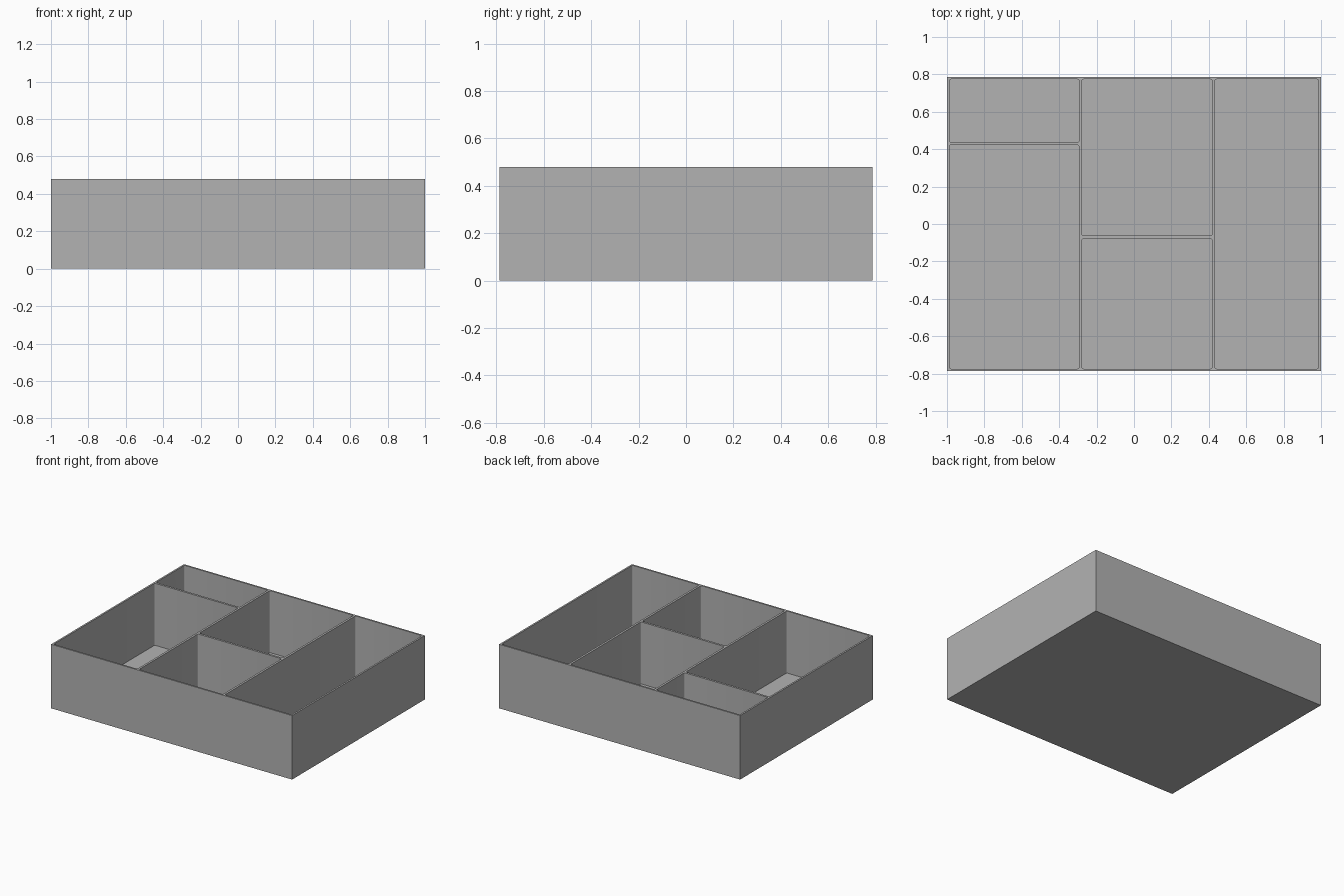
import bpy
import bmesh
from mathutils import Vector

if "Cube" in bpy.data.objects:
    bpy.data.objects.remove(bpy.data.objects["Cube"], do_unlink=True)

HALF_X, HALF_Y, HEIGHT = 1.0, 0.787, 0.48
WALL, FLOOR, RADIUS = 0.013, 0.015, 0.008
GAP = 0.008  # half the divider thickness

grey = bpy.data.materials.new("plain grey")
grey.use_nodes = True
colour = (0.45, 0.45, 0.45, 1)
grey.diffuse_color = colour
grey.node_tree.nodes["Principled BSDF"].inputs["Base Color"].default_value = colour


def box(name, low, high, radius=0):
    """Box between two corners, with optional rounded upright edges."""
    low, high = Vector(low), Vector(high)
    bm = bmesh.new()
    bmesh.ops.create_cube(bm, size=1)
    for v in bm.verts:
        v.co = (low + high) / 2 + v.co * (high - low)
    if radius:
        upright = [e for e in bm.edges
                   if abs(e.verts[0].co.z - e.verts[1].co.z) > radius]
        bmesh.ops.bevel(bm, geom=upright, offset=radius, segments=4,
                        profile=0.5, affect='EDGES')
    mesh = bpy.data.meshes.new(name)
    bm.to_mesh(mesh)
    bm.free()
    mesh.materials.append(grey)
    obj = bpy.data.objects.new(name, mesh)
    bpy.context.collection.objects.link(obj)
    return obj


# Solid tray body
tray = box("divided_tray", (-HALF_X, -HALF_Y, 0), (HALF_X, HALF_Y, HEIGHT))

# Compartments: column bounds, each with its cross divider positions
left, right = -HALF_X + WALL, HALF_X - WALL
front, back = -HALF_Y + WALL, HALF_Y - WALL
split_a, split_b = -0.286, 0.425
columns = [
    (left, split_a - GAP, [0.43]),
    (split_a + GAP, split_b - GAP, [-0.07]),
    (split_b + GAP, right, []),
]
pockets = []
for x0, x1, splits in columns:
    starts = [front] + [s + GAP for s in splits]
    ends = [s - GAP for s in splits] + [back]
    for y0, y1 in zip(starts, ends):
        pockets.append(box("compartment_cutter", (x0, y0, FLOOR),
                           (x1, y1, HEIGHT + 0.1), RADIUS))

# Hollow out every compartment
bpy.context.view_layer.objects.active = tray
for cutter in pockets:
    mod = tray.modifiers.new("hollow", 'BOOLEAN')
    mod.operation = 'DIFFERENCE'
    mod.solver = 'EXACT'
    mod.object = cutter
    bpy.ops.object.modifier_apply(modifier=mod.name)
for cutter in pockets:
    bpy.data.objects.remove(cutter, do_unlink=True)

# Smooth the rounded inner corners only
bpy.ops.object.select_all(action='DESELECT')
tray.select_set(True)
bpy.ops.object.shade_smooth_by_angle(angle=0.6)
